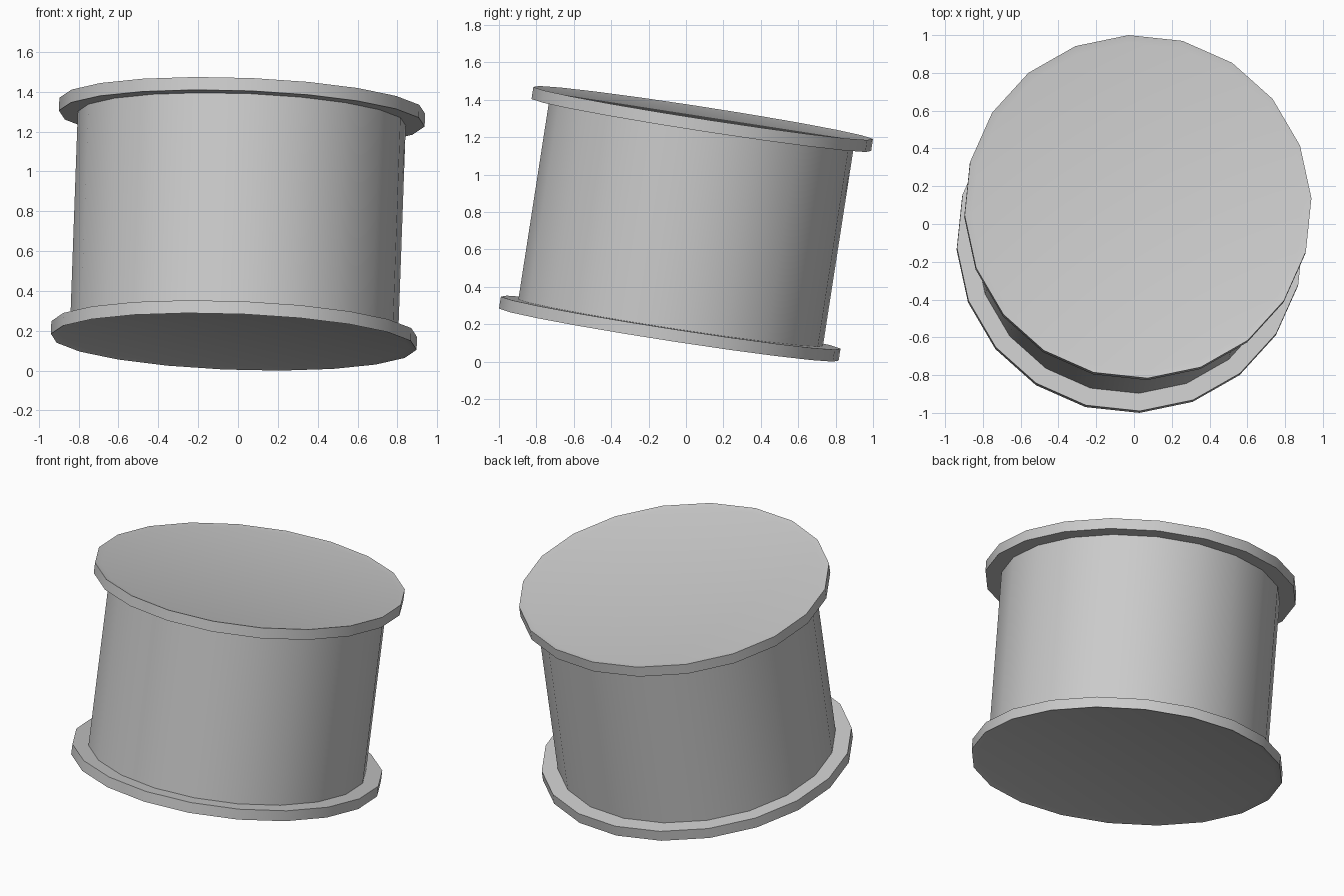
import bpy, bmesh, math
from mathutils import Vector, Matrix

if "Cube" in bpy.data.objects:
    bpy.data.objects.remove(bpy.data.objects["Cube"])

SIDES = 20
PHASE = math.radians(3)
H = 1.20          # length along the spool axis
T = 0.065         # flange thickness
R, RB = 0.92, 0.825

axis = Vector((0.036, 0.155, 1.0)).normalized()
tilt = Vector((0, 0, 1)).rotation_difference(axis).to_matrix().to_4x4()
place = Matrix.Translation((0, 0, 0.737)) @ tilt


def lathe(name, profile):
    """Stack rings from (radius, height) pairs and cap both ends."""
    bm = bmesh.new()
    rings = []
    for r, z in profile:
        rings.append([bm.verts.new((r * math.cos(PHASE + 2 * math.pi * i / SIDES),
                                    r * math.sin(PHASE + 2 * math.pi * i / SIDES), z))
                      for i in range(SIDES)])
    for a, b in zip(rings, rings[1:]):
        for i in range(SIDES):
            j = (i + 1) % SIDES
            bm.faces.new((a[i], a[j], b[j], b[i]))
    bm.faces.new(rings[0][::-1])
    bm.faces.new(rings[-1])
    bmesh.ops.recalc_face_normals(bm, faces=bm.faces)
    bmesh.ops.transform(bm, matrix=place, verts=bm.verts)
    me = bpy.data.meshes.new(name)
    bm.to_mesh(me)
    bm.free()
    ob = bpy.data.objects.new(name, me)
    bpy.context.collection.objects.link(ob)
    bpy.ops.object.select_all(action='DESELECT')
    ob.select_set(True)
    bpy.context.view_layer.objects.active = ob
    bpy.ops.object.shade_smooth_by_angle(angle=math.radians(30))
    return ob


h = H / 2
# Drum between the flanges
lathe("drum", [(RB, -h + T), (RB, h - T)])
# Flanges, with a very shallow dished outer face
lathe("bottom_flange", [(R - 0.04, -h + 0.012), (R, -h), (R, -h + T)])
lathe("top_flange", [(R, h - T), (R, h), (R - 0.04, h - 0.008)])
